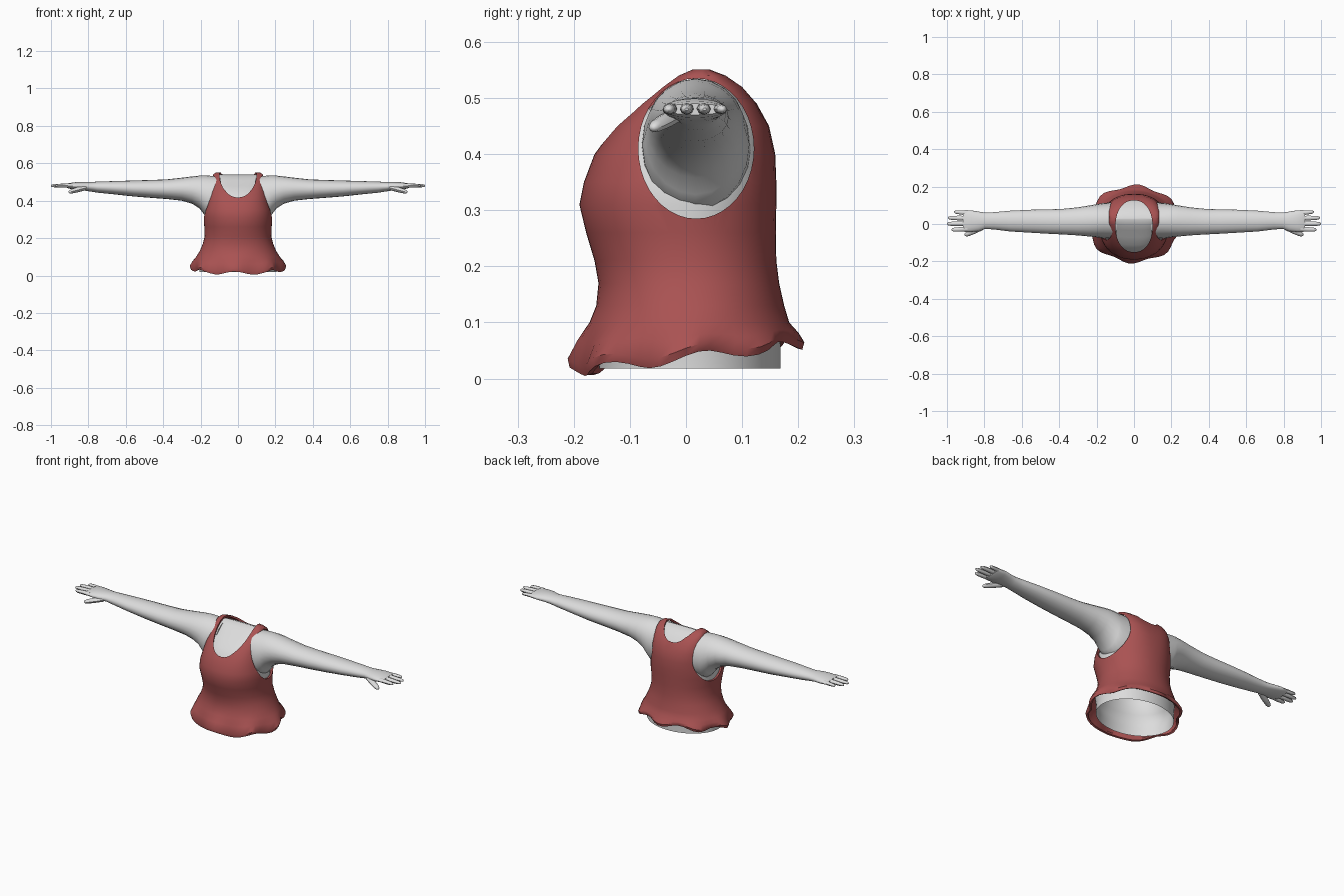
import bpy, bmesh, math
from mathutils import Vector

if "Cube" in bpy.data.objects:
    bpy.data.objects.remove(bpy.data.objects["Cube"])


def material(name, rgb):
    m = bpy.data.materials.new(name)
    m.diffuse_color = (*rgb, 1)
    m.use_nodes = True
    m.node_tree.nodes["Principled BSDF"].inputs["Base Color"].default_value = m.diffuse_color
    return m


RED = material("faded red cloth", (0.40, 0.085, 0.085))
GREY = material("pale grey skin", (0.72, 0.72, 0.72))


def power(v, n):
    return math.copysign(abs(v) ** (2 / n), v)


def loft(name, rings, mat, cap_start=True, cap_end=True):
    """Skin a list of equal-length point rings."""
    bm = bmesh.new()
    rows = [[bm.verts.new(p) for p in ring] for ring in rings]
    n = len(rows[0])
    for a, b in zip(rows, rows[1:]):
        for i in range(n):
            bm.faces.new((a[i], a[(i + 1) % n], b[(i + 1) % n], b[i]))
    if cap_start:
        bm.faces.new(rows[0][::-1])
    if cap_end:
        bm.faces.new(rows[-1])
    bmesh.ops.recalc_face_normals(bm, faces=bm.faces)
    me = bpy.data.meshes.new(name)
    bm.to_mesh(me)
    bm.free()
    ob = bpy.data.objects.new(name, me)
    bpy.context.collection.objects.link(ob)
    if mat:
        me.materials.append(mat)
    return ob


def smooth(ob, angle=40):
    bpy.ops.object.select_all(action='DESELECT')
    ob.select_set(True)
    bpy.context.view_layer.objects.active = ob
    bpy.ops.object.shade_smooth_by_angle(angle=math.radians(angle))


def apply_modifiers(ob):
    bpy.ops.object.select_all(action='DESELECT')
    ob.select_set(True)
    bpy.context.view_layer.objects.active = ob
    for m in list(ob.modifiers):
        bpy.ops.object.modifier_apply(modifier=m.name)


def body_ring(z, hw, front, back, n, inset=0.0, hem=0.0, segs=56):
    """Horizontal ring; hem ripples the cloth near the bottom."""
    pts = []
    cy, ry = (front + back) / 2, (back - front) / 2
    for i in range(segs):
        t = math.tau * i / segs
        wave = 1 + hem * 0.045 * math.cos(8 * t + 0.6)
        x = power(math.cos(t), n) * (hw - inset) * wave
        y = cy + power(math.sin(t), n) * (ry - inset) * wave
        dz = hem * (0.12 * y + 0.010 * math.sin(7 * t + 0.5))
        pts.append(Vector((x, y, z + dz)))
    return pts


# z, half width, front y, back y, squareness
BODY = [(0.100, 0.224, -0.172, 0.184, 2.0), (0.130, 0.205, -0.160, 0.175, 2.1),
        (0.170, 0.188, -0.156, 0.166, 2.1), (0.210, 0.178, -0.163, 0.161, 2.1),
        (0.260, 0.180, -0.178, 0.160, 2.1), (0.310, 0.184, -0.190, 0.161, 2.2),
        (0.350, 0.180, -0.182, 0.161, 2.3), (0.400, 0.166, -0.163, 0.159, 2.5),
        (0.450, 0.152, -0.126, 0.148, 3.0), (0.490, 0.143, -0.084, 0.126, 3.4),
        (0.520, 0.138, -0.047, 0.101, 3.6), (0.540, 0.133, -0.018, 0.073, 3.6),
        (0.551, 0.118, 0.008, 0.045, 3.2)]

# Sleeveless top: flared wavy hem, thin cloth
hem = [body_ring(0.036, 0.242, -0.200, 0.200, 2.0, hem=1),
       body_ring(0.050, 0.248, -0.204, 0.204, 2.0, hem=0.9),
       body_ring(0.075, 0.240, -0.190, 0.198, 2.0, hem=0.4)]
top = loft("tank_top", hem + [body_ring(*r) for r in BODY], RED, cap_start=False)
sol = top.modifiers.new("cloth", 'SOLIDIFY')
sol.thickness = 0.010
sol.offset = -1

# Cutters for the neckline and both armholes
angles = [math.tau * i / 40 for i in range(40)]
cutters = [loft("neck_cutter",
                [[Vector((0.099 * power(math.cos(t), 2.3),
                          -0.012 + 0.138 * power(math.sin(t), 2.1), z)) for t in angles]
                 for z in (0.36, 0.7)], None)]
for s in (-1, 1):
    cutters.append(loft("armhole_cutter",
                        [[Vector((s * x, 0.018 + 0.103 * math.cos(t),
                                  0.410 + 0.125 * math.sin(t))) for t in angles]
                         for x in (0.104, 0.4)], None))
for c in cutters:
    c.hide_render = True
    b = top.modifiers.new("cut", 'BOOLEAN')
    b.operation = 'DIFFERENCE'
    b.solver = 'EXACT'
    b.object = c
apply_modifiers(top)
for c in cutters:
    bpy.data.objects.remove(c)
smooth(top)

# Torso under the cloth, open at the waist
low = [body_ring(0.018, 0.205, -0.155, 0.168, 2.0),
       body_ring(0.060, 0.205, -0.153, 0.168, 2.0)]
skin = [body_ring(r[0] - 0.012 * (r[0] > 0.48), *r[1:], inset=0.014) for r in BODY]
torso = loft("torso", low + skin, GREY, cap_start=False)
smooth(torso, 50)

# Arm sections: x, y min, y max, z min, z max
ARM = [(0.090, -0.080, 0.116, 0.290, 0.530), (0.160, -0.078, 0.113, 0.302, 0.534),
       (0.182, -0.074, 0.109, 0.328, 0.535), (0.205, -0.070, 0.105, 0.358, 0.534),
       (0.245, -0.066, 0.098, 0.384, 0.530), (0.300, -0.061, 0.089, 0.400, 0.523),
       (0.380, -0.056, 0.081, 0.409, 0.514), (0.460, -0.052, 0.078, 0.415, 0.511),
       (0.560, -0.046, 0.076, 0.423, 0.508), (0.660, -0.040, 0.071, 0.434, 0.505),
       (0.750, -0.029, 0.063, 0.443, 0.502), (0.795, -0.026, 0.061, 0.450, 0.500),
       (0.830, -0.038, 0.066, 0.456, 0.500), (0.870, -0.042, 0.073, 0.460, 0.499),
       (0.905, -0.042, 0.074, 0.465, 0.494), (0.915, -0.038, 0.070, 0.470, 0.490)]


def section(s, x, y0, y1, z0, z1, segs=20):
    return [Vector((s * x, (y0 + y1) / 2 + (y1 - y0) / 2 * math.cos(math.tau * i / segs),
                    (z0 + z1) / 2 + (z1 - z0) / 2 * math.sin(math.tau * i / segs)))
            for i in range(segs)]


def digit(name, s, a, b, r):
    """Tapered rounded finger from a to b."""
    a, b = Vector(a), Vector(b)
    side = (b - a).cross(Vector((0, 0, 1))).normalized()
    up = side.cross(b - a).normalized()
    rings = []
    for f, k in ((0, 1), (0.45, 1), (0.82, 0.85), (0.95, 0.6), (1, 0.25)):
        c = a.lerp(b, f)
        ring = [c + (side * math.cos(t) + up * 0.85 * math.sin(t)) * r * k
                for t in (math.tau * i / 8 for i in range(8))]
        rings.append([Vector((s * p.x, p.y, p.z)) for p in ring])
    smooth(loft(name, rings, GREY), 50)


# Arms with palms, four fingers and a thumb on each side
for s, label in ((-1, "left"), (1, "right")):
    smooth(loft(label + "_arm", [section(s, *a) for a in ARM], GREY), 50)
    for i, (y0, y1, tip) in enumerate(((-0.027, -0.031, 0.975), (0.002, 0.001, 1.0),
                                       (0.031, 0.033, 0.994), (0.058, 0.065, 0.962))):
        digit(f"{label}_finger_{i + 1}", s, (0.89, y0, 0.481), (tip, y1, 0.480),
              0.0125 if i < 3 else 0.011)
    digit(label + "_thumb", s, (0.815, -0.018, 0.470), (0.905, -0.060, 0.446), 0.016)
